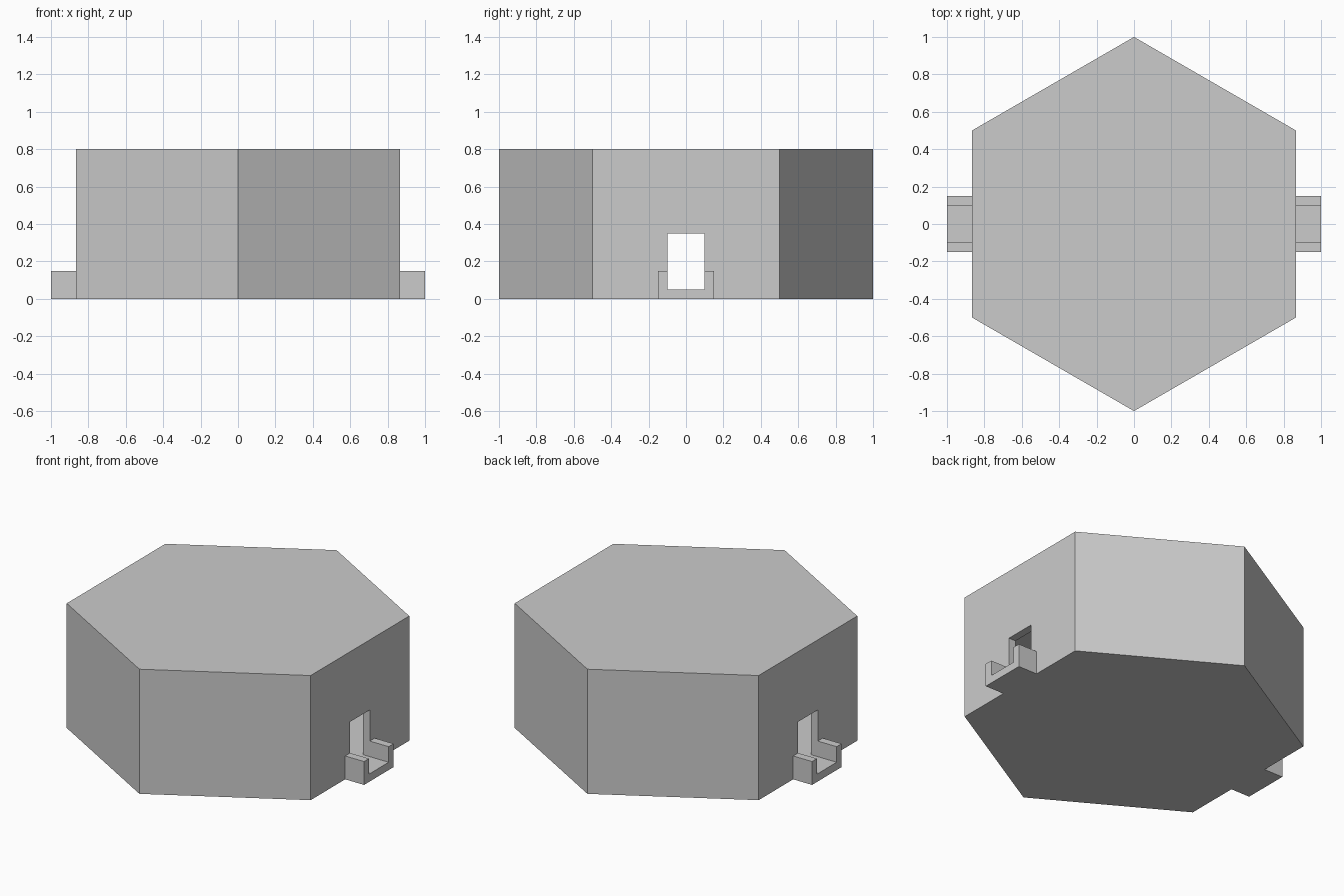
import bpy, bmesh
from math import sin, cos, radians

if "Cube" in bpy.data.objects:
    bpy.data.objects.remove(bpy.data.objects["Cube"])

AP = cos(radians(30))   # distance from centre to a flat side
T = 0.05                # wall thickness


def prism(name, profile, direction):
    """Extrude a closed 3D profile along a vector into a solid."""
    bm = bmesh.new()
    face = bm.faces.new([bm.verts.new(p) for p in profile])
    ext = bmesh.ops.extrude_face_region(bm, geom=[face], use_keep_orig=True)
    verts = [g for g in ext["geom"] if isinstance(g, bmesh.types.BMVert)]
    bmesh.ops.translate(bm, verts=verts, vec=direction)
    bmesh.ops.recalc_face_normals(bm, faces=bm.faces)
    mesh = bpy.data.meshes.new(name)
    bm.to_mesh(mesh)
    bm.free()
    obj = bpy.data.objects.new(name, mesh)
    bpy.context.collection.objects.link(obj)
    return obj


def hexagon(apothem, z):
    r = apothem / AP
    return [(r * cos(radians(30 + 60 * i)), r * sin(radians(30 + 60 * i)), z)
            for i in range(6)]


def cut(target, cutter):
    mod = target.modifiers.new(cutter.name, 'BOOLEAN')
    mod.operation = 'DIFFERENCE'
    mod.solver = 'EXACT'
    mod.object = cutter
    cutter.hide_render = True
    bpy.context.view_layer.objects.active = target
    bpy.ops.object.modifier_apply(modifier=mod.name)
    bpy.data.objects.remove(cutter)


# Hollow hexagonal shell with a doorway through both side walls
shell = prism("shell", hexagon(AP, 0), (0, 0, 0.8))
cut(shell, prism("cavity", hexagon(AP - T, T), (0, 0, 0.8 - 2 * T)))
door = [(-1.1, -0.1, T), (-1.1, 0.1, T), (-1.1, 0.1, 0.35), (-1.1, -0.1, 0.35)]
cut(shell, prism("doorway", door, (2.2, 0, 0)))

# U-shaped entrance trough outside each doorway
u = [(-0.15, 0), (0.15, 0), (0.15, 0.15), (0.1, 0.15),
     (0.1, T), (-0.1, T), (-0.1, 0.15), (-0.15, 0.15)]
for side, s in (("right", 1), ("left", -1)):
    prism(side + "_trough", [(s * AP, y, z) for y, z in u], (s * (1 - AP), 0, 0))
